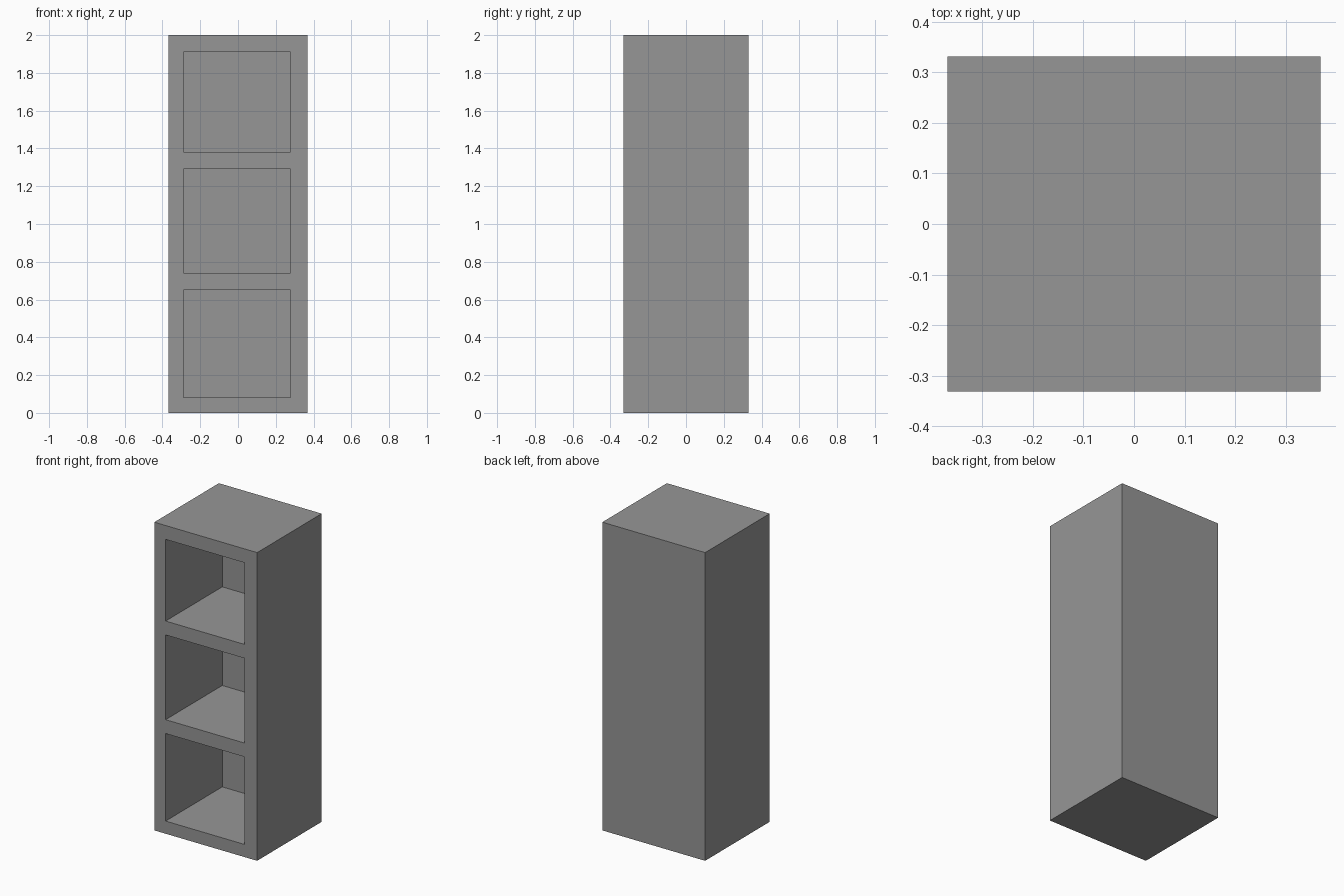
import bpy

default = bpy.data.objects.get("Cube")
if default:
    bpy.data.objects.remove(default, do_unlink=True)

WIDTH, DEPTH, HEIGHT = 0.738, 0.662, 2.0
FRONT = -DEPTH / 2
BACK_INNER = 0.25            # inner face of the back panel
LEFT, RIGHT = 0.277, -0.288  # inner faces of the side panels
BAYS = [(0.082, 0.65), (0.74, 1.29), (1.38, 1.91)]  # floor and ceiling of each bay

grey = bpy.data.materials.new("grey")
grey.use_nodes = True
colour = (0.305, 0.305, 0.305, 1)
grey.diffuse_color = colour
grey.node_tree.nodes["Principled BSDF"].inputs["Base Color"].default_value = colour


def box(name, low, high):
    """Axis-aligned box between two corners."""
    centre = [(a + b) / 2 for a, b in zip(low, high)]
    bpy.ops.mesh.primitive_cube_add(size=1, location=centre)
    obj = bpy.context.object
    obj.name = name
    obj.scale = [b - a for a, b in zip(low, high)]
    bpy.ops.object.transform_apply(location=True, rotation=False, scale=True)
    obj.data.materials.append(grey)
    return obj


# Solid cabinet body
cabinet = box("shelf_cabinet", (-WIDTH / 2, FRONT, 0), (WIDTH / 2, -FRONT, HEIGHT))

# Three open bays carved in from the front
for floor, ceiling in BAYS:
    cutter = box("bay_cutter", (RIGHT, FRONT - 0.1, floor), (LEFT, BACK_INNER, ceiling))
    cutter.hide_render = True
    cut = cabinet.modifiers.new("bay", "BOOLEAN")
    cut.operation = "DIFFERENCE"
    cut.solver = "EXACT"
    cut.object = cutter
    bpy.ops.object.select_all(action="DESELECT")
    cabinet.select_set(True)
    bpy.context.view_layer.objects.active = cabinet
    bpy.ops.object.modifier_apply(modifier=cut.name)
    bpy.data.objects.remove(cutter, do_unlink=True)
